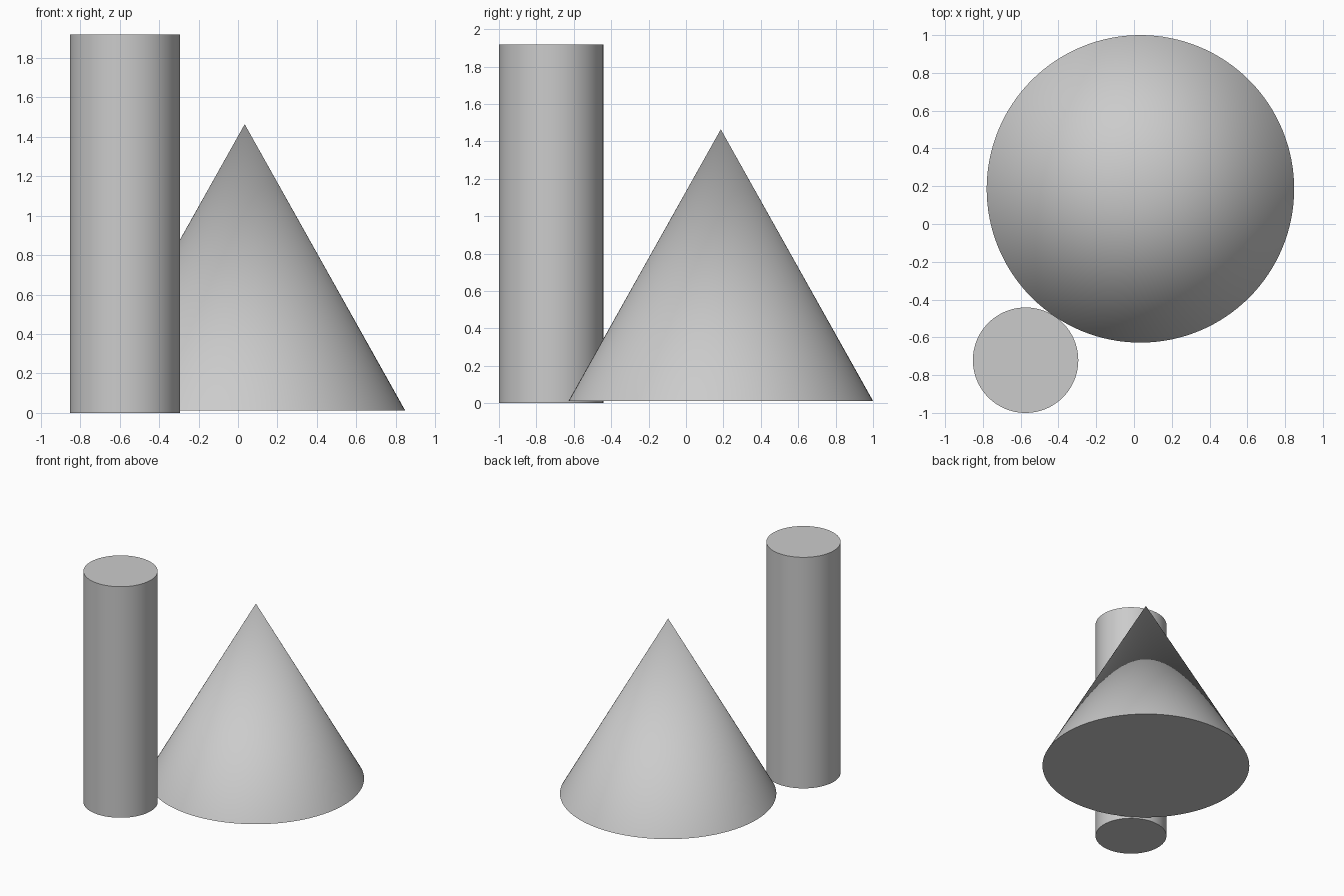
import bpy
import math

if "Cube" in bpy.data.objects:
    bpy.data.objects.remove(bpy.data.objects["Cube"])


def round_solid(name, x, y, z0, z1, r_bottom, r_top):
    """Upright cylinder or cone between two heights, smooth with sharp rims."""
    bpy.ops.mesh.primitive_cone_add(
        vertices=128, radius1=r_bottom, radius2=r_top, depth=z1 - z0,
        location=(x, y, (z0 + z1) / 2))
    obj = bpy.context.object
    obj.name = name
    bpy.ops.object.shade_smooth_by_angle(angle=math.radians(30))
    return obj


# Tall column at the front left
round_solid("column", -0.574, -0.721, 0.0, 1.918, 0.279, 0.279)

# Wide cone beside it, raised very slightly above the ground
round_solid("cone", 0.034, 0.186, 0.012, 1.464, 0.814, 0.0)
